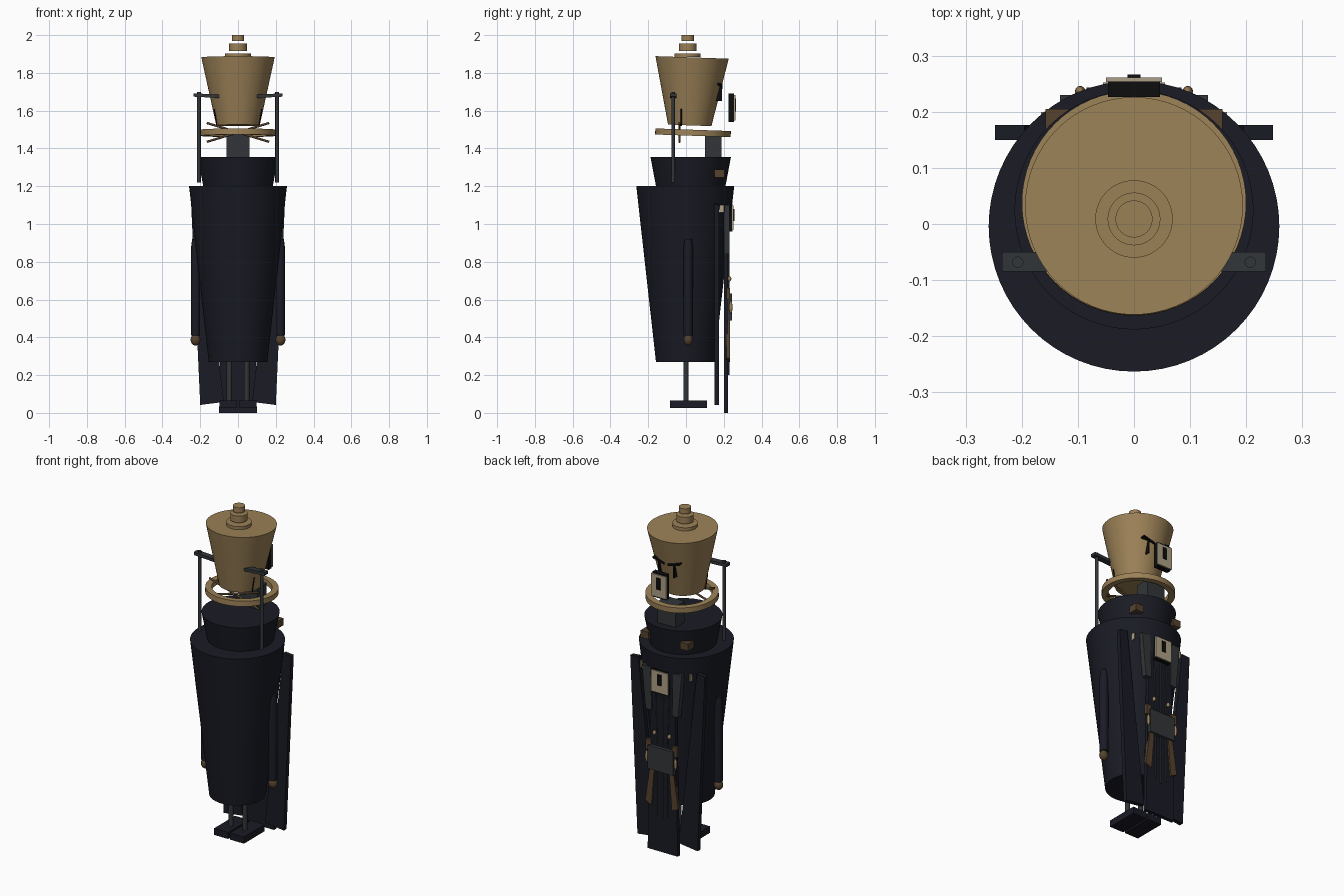
import bpy, bmesh, math
from mathutils import Vector

if "Cube" in bpy.data.objects:
    bpy.data.objects.remove(bpy.data.objects["Cube"])


def material(name, r, g, b):
    m = bpy.data.materials.new(name)
    m.diffuse_color = (r, g, b, 1)
    m.use_nodes = True
    m.node_tree.nodes["Principled BSDF"].inputs["Base Color"].default_value = m.diffuse_color
    return m


NAVY = material("navy_cloth", 0.010, 0.011, 0.018)
GOLD = material("dull_gold", 0.33, 0.22, 0.095)
STEEL = material("dark_steel", 0.032, 0.036, 0.040)
BROWN = material("brown", 0.09, 0.055, 0.028)
PALE = material("pale_plate", 0.42, 0.35, 0.24)
BLACK = material("black", 0.004, 0.004, 0.004)
TILT = math.radians(-2)


def finish(bm, name, mat, smooth=False):
    bmesh.ops.recalc_face_normals(bm, faces=bm.faces)
    me = bpy.data.meshes.new(name)
    bm.to_mesh(me)
    bm.free()
    ob = bpy.data.objects.new(name, me)
    bpy.context.collection.objects.link(ob)
    me.materials.append(mat)
    if smooth:
        bpy.ops.object.select_all(action='DESELECT')
        ob.select_set(True)
        bpy.context.view_layer.objects.active = ob
        bpy.ops.object.shade_smooth_by_angle(angle=math.radians(35))
    return ob


def slab(name, pts, y0, y1, mat):
    """Outline in the x-z plane, extruded from y0 to y1."""
    bm = bmesh.new()
    face = bm.faces.new([bm.verts.new((x, y0, z)) for x, z in pts])
    ext = bmesh.ops.extrude_face_region(bm, geom=[face])
    bmesh.ops.translate(bm, vec=(0, y1 - y0, 0),
                        verts=[v for v in ext['geom'] if isinstance(v, bmesh.types.BMVert)])
    return finish(bm, name, mat)


def box(name, x, y, z, mat):
    """Box from (min, max) ranges."""
    return slab(name, [(x[0], z[0]), (x[1], z[0]), (x[1], z[1]), (x[0], z[1])], *y, mat)


def sbox(name, s, x, y, z, mat):
    """Box on side s of the centre plane."""
    return box(name, sorted((s * x[0], s * x[1])), y, z, mat)


def lathe(name, profile, centre, mat, tilt=0, closed=False, n=64):
    """Spin an (r, z) profile round a vertical axis, optionally tilted."""
    bm = bmesh.new()
    rings = [[bm.verts.new((r * math.cos(2 * math.pi * i / n), r * math.sin(2 * math.pi * i / n), z))
              for i in range(n)] for r, z in profile]
    pairs = list(zip(rings, rings[1:])) + ([(rings[-1], rings[0])] if closed else [])
    for a, b in pairs:
        for i in range(n):
            bm.faces.new((a[i], a[(i + 1) % n], b[(i + 1) % n], b[i]))
    if not closed:
        bm.faces.new(rings[0])
        bm.faces.new(rings[-1])
    ob = finish(bm, name, mat, True)
    ob.location = centre
    ob.rotation_euler.x = tilt
    return ob


def rod(name, a, b, r, mat, n=16):
    a, b = Vector(a), Vector(b)
    ob = lathe(name, [(r, 0), (r, (b - a).length)], a, mat, n=n)
    ob.rotation_euler = (b - a).to_track_quat('Z', 'Y').to_euler()
    return ob


def ball(name, loc, r, mat):
    bm = bmesh.new()
    bmesh.ops.create_uvsphere(bm, u_segments=20, v_segments=12, radius=1)
    bmesh.ops.scale(bm, vec=r, verts=bm.verts)
    finish(bm, name, mat, True).location = loc


# tapered coat, chest, neck
lathe("coat", [(0.155, 0.27), (0.259, 1.2)], (0, -0.004, 0), NAVY)
lathe("chest", [(0.165, 1.1), (0.213, 1.355)], (0, 0.025, 0), NAVY)
box("neck", (-0.06, 0.06), (0.1, 0.187), (1.34, 1.48), STEEL)

# collar ring and flared head
lathe("collar_ring", [(0.165, -0.016), (0.2, -0.016), (0.2, 0.016), (0.165, 0.016)],
      (0, 0.037, 1.483), GOLD, TILT, True)
lathe("head", [(0.115, -0.18), (0.194, 0.18)], (0, 0.026, 1.702), GOLD, TILT)

# stacked crown discs
for i, (r, z0, z1) in enumerate([(0.069, 1.884, 1.903), (0.047, 1.916, 1.956), (0.033, 1.968, 2.0)]):
    lathe(f"crown_disc_{i}", [(r, z0), (r, z1)], (0, 0.009, 0), GOLD, n=48)

# back centre panel
slab("back_panel", [(-0.1, 0), (0.1, 0), (0.075, 1.15), (-0.075, 1.15)], 0.2, 0.222, NAVY)

for s in (-1, 1):
    # side tail panels, arms, hands, legs, feet
    slab("tail_panel", [(s * 0.2, 0.042), (s * 0.075, 0.058), (s * 0.195, 1.108), (s * 0.248, 1.103)],
         0.15, 0.176, NAVY)
    lathe("arm", [(0.024, 0.41), (0.024, 0.88), (0.019, 0.92)], (s * 0.224, 0.012, 0), NAVY, n=20)
    ball("hand", (s * 0.225, 0.012, 0.387), (0.026, 0.024, 0.03), BROWN)
    rod("leg", (s * 0.046, 0, 0.05), (s * 0.046, 0, 0.4), 0.014, STEEL)
    sbox("foot", s, (0.006, 0.099), (-0.085, 0.112), (0.026, 0.066), NAVY)

    # shoulder posts with crossbars
    rod("shoulder_post", (s * 0.207, -0.068, 1.22), (s * 0.207, -0.068, 1.7), 0.01, STEEL)
    slab("crossbar", [(s * 0.1, 1.667), (s * 0.235, 1.674), (s * 0.235, 1.692), (s * 0.1, 1.685)],
         -0.085, -0.05, STEEL)

    # crossed bars under the head, thin jaw stays
    rod("crossed_bar", (-s * 0.165, -0.035, 1.535), (s * 0.165, -0.035, 1.435), 0.006, BROWN)
    rod("jaw_stay", (s * 0.112, -0.025, 1.52), (s * 0.126, -0.025, 1.61), 0.003, BLACK, 8)

    # back trim: shoulder tabs, straps, light tabs
    sbox("shoulder_tab", s, (0.105, 0.158), (0.15, 0.205), (1.245, 1.288), BROWN)
    slab("back_strap", [(s * 0.068, 0.84), (s * 0.108, 0.84), (s * 0.132, 1.1), (s * 0.075, 1.1)],
         0.2, 0.23, STEEL)
    sbox("light_tab", s, (0.16, 0.166), (0.17, 0.2), (1.06, 1.1), PALE)

    # waist cords, beads, clasps and flared ribbons
    rod("cord_upper", (s * 0.035, 0.226, 0.65), (s * 0.045, 0.226, 0.95), 0.004, STEEL, 8)
    rod("cord_lower", (s * 0.035, 0.226, 0.22), (s * 0.035, 0.226, 0.5), 0.004, STEEL, 8)
    ball("bead", (s * 0.05, 0.23, 0.71), (0.01, 0.01, 0.014), GOLD)
    sbox("waist_band", s, (0.07, 0.105), (0.215, 0.234), (0.6, 0.66), BROWN)
    ball("clasp", (s * 0.096, 0.237, 0.56), (0.009, 0.009, 0.035), GOLD)
    slab("ribbon", [(s * 0.05, 0.49), (s * 0.08, 0.49), (s * 0.11, 0.29), (s * 0.068, 0.27)],
         0.215, 0.232, BROWN)

    # brow lines on the head's rear face
    slab("brow", [(s * 0.012, 1.716), (s * 0.088, 1.736), (s * 0.088, 1.746), (s * 0.012, 1.728)],
         0.14, 0.193, BLACK)
    sbox("brow_drop", s, (0.048, 0.053), (0.14, 0.19), (1.65, 1.725), BLACK)

rod("cord_middle", (0, 0.226, 0.2), (0, 0.226, 0.95), 0.004, STEEL, 8)
box("buckle", (-0.085, 0.085), (0.21, 0.243), (0.49, 0.632), STEEL)

# framed plates on the head and back
for name, hw, y, z0, z1 in (("head_plate", 0.05, 0.226, 1.54, 1.69), ("back_plate", 0.055, 0.217, 0.96, 1.105)):
    box(name + "_frame", (-hw + 0.004, hw - 0.004), (y, y + 0.028), (z0, z1), BLACK)
    box(name, (-hw, hw), (y + 0.027, y + 0.035), (z0 + 0.008, z1 - 0.008), PALE)
    box(name + "_bar", (-0.012, 0.012), (y + 0.034, y + 0.04), (z0 + 0.055, z1 - 0.025), BLACK)
